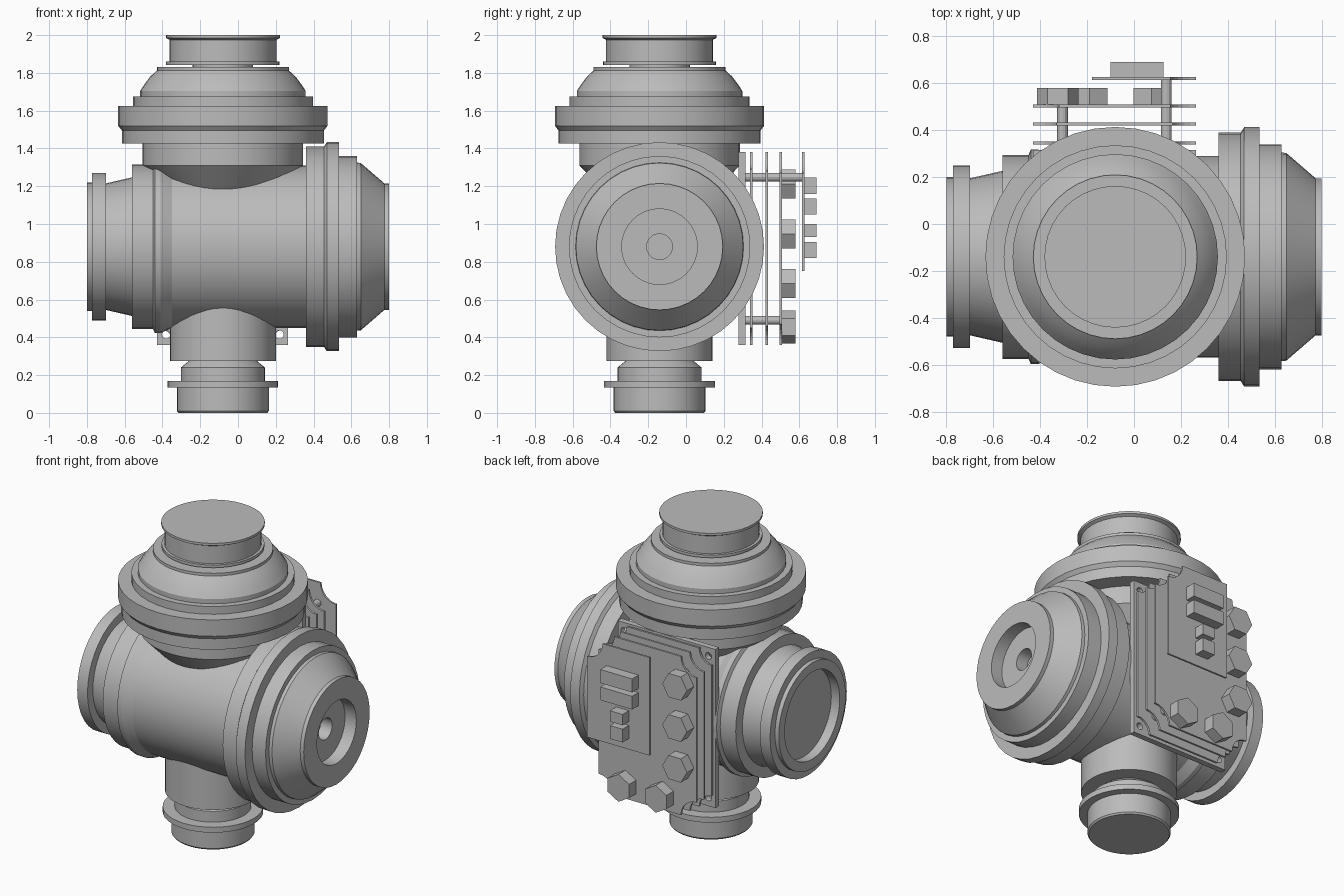
import bpy, bmesh, math
from mathutils import Matrix, Vector

if "Cube" in bpy.data.objects:
    bpy.data.objects.remove(bpy.data.objects["Cube"], do_unlink=True)

GREY = (0.5, 0.5, 0.5, 1.0)
mat = bpy.data.materials.new("plain_grey")
mat.use_nodes = True
mat.diffuse_color = GREY
mat.node_tree.nodes["Principled BSDF"].inputs["Base Color"].default_value = GREY

AXIS_X, AXIS_Y, AXIS_Z = -0.08, -0.14, 0.88


def finish(name, bm, matrix=Matrix(), smooth=False):
    bmesh.ops.recalc_face_normals(bm, faces=bm.faces)
    mesh = bpy.data.meshes.new(name)
    bm.to_mesh(mesh)
    bm.free()
    mesh.transform(matrix)
    mesh.materials.append(mat)
    ob = bpy.data.objects.new(name, mesh)
    bpy.context.collection.objects.link(ob)
    if smooth:
        bpy.ops.object.select_all(action="DESELECT")
        ob.select_set(True)
        bpy.context.view_layer.objects.active = ob
        bpy.ops.object.shade_smooth_by_angle(angle=math.radians(20))
    return ob


def lathe(name, profile, matrix, steps=40):
    """Spin (radius, height) points around the local z axis."""
    bm = bmesh.new()
    verts = [bm.verts.new((r, 0, h)) for r, h in profile]
    edges = [bm.edges.new(pair) for pair in zip(verts, verts[1:])]
    bmesh.ops.spin(bm, geom=verts + edges, cent=(0, 0, 0), axis=(0, 0, 1),
                   angle=math.tau, steps=steps)
    bmesh.ops.remove_doubles(bm, verts=bm.verts, dist=0.0005)
    return finish(name, bm, matrix, smooth=True)


def post(name, x, z, y0, y1, radius, sides, turn=0.0, smooth=False):
    """Prism running along y."""
    bm = bmesh.new()
    bmesh.ops.create_cone(bm, cap_ends=True, segments=sides, radius1=radius,
                          radius2=radius, depth=y1 - y0)
    place = (Matrix.Translation((x, (y0 + y1) / 2, z))
             @ Matrix.Rotation(math.pi / 2, 4, "X") @ Matrix.Rotation(turn, 4, "Z"))
    return finish(name, bm, place, smooth)


def plate(name, x0, x1, z0, z1, y0, y1, notch=0.0, corners="abcd"):
    """Upright board whose listed corners are scooped out."""
    bm = bmesh.new()
    points = []
    for i, (key, x, z) in enumerate((("a", x0, z0), ("b", x1, z0),
                                     ("c", x1, z1), ("d", x0, z1))):
        if notch and key in corners:
            for k in range(7):
                a = math.pi / 2 * (i + 1 - k / 6)
                points.append((x + notch * math.cos(a), z + notch * math.sin(a)))
        else:
            points.append((x, z))
    face = bm.faces.new([bm.verts.new((x, y0, z)) for x, z in points])
    new = bmesh.ops.extrude_face_region(bm, geom=[face])["geom"]
    bmesh.ops.translate(bm, vec=Vector((0, y1 - y0, 0)),
                        verts=[v for v in new if isinstance(v, bmesh.types.BMVert)])
    return finish(name, bm)


upright = Matrix.Translation((AXIS_X, AXIS_Y, 0))
sideways = Matrix.Translation((0, AXIS_Y, AXIS_Z)) @ Matrix.Rotation(math.pi / 2, 4, "Y")

# Lower stem with collar and foot
lathe("lower_stem", [
    (0, 0), (0.235, 0), (0.243, 0.01), (0.243, 0.135), (0.293, 0.135),
    (0.293, 0.17), (0.223, 0.17), (0.223, 0.24), (0.18, 0.275),
    (0.28, 0.275), (0.28, 0.75), (0, 0.75)], upright)

# Upper neck, stepped rings and dome
lathe("upper_dome", [
    (0, 1.0), (0.29, 1.0), (0.30, 1.18), (0.425, 1.31), (0.425, 1.425),
    (0.535, 1.425), (0.535, 1.495), (0.554, 1.52), (0.554, 1.625),
    (0.476, 1.625), (0.476, 1.675), (0.438, 1.675), (0.438, 1.705),
    (0.415, 1.74), (0.385, 1.78), (0.35, 1.812), (0.35, 1.83), (0, 1.83)], upright)

# Cap on top
lathe("top_cap", [
    (0, 1.82), (0.16, 1.82), (0.16, 1.842), (0.30, 1.842), (0.30, 1.86),
    (0.283, 1.86), (0.283, 1.975), (0.302, 1.985), (0.302, 2.0), (0, 2.0)], upright)

# Horizontal barrel, left-hand end to right-hand end
lathe("barrel", [
    (0, -0.74), (0.28, -0.74), (0.28, -0.8), (0.34, -0.8), (0.34, -0.773),
    (0.39, -0.773), (0.39, -0.70), (0.335, -0.70), (0.367, -0.56),
    (0.435, -0.56), (0.435, -0.45), (0.458, -0.44), (0.458, -0.41),
    (0.43, -0.35), (0.43, 0.36), (0.53, 0.36), (0.53, 0.455),
    (0.553, 0.47), (0.553, 0.535), (0.48, 0.535), (0.48, 0.63),
    (0.445, 0.63), (0.443, 0.65), (0.335, 0.775), (0.335, 0.8), (0.20, 0.8),
    (0.20, 0.72), (0.068, 0.72), (0.068, 0.64), (0, 0.64)], sideways)

# Backing plate with corner holes
BX0, BX1, BZ0, BZ1 = -0.43, 0.265, 0.36, 1.38
back_plate = plate("backing_plate", BX0, BX1, BZ0, BZ1, 0.278, 0.315)
for x in (BX0 + 0.05, BX1 - 0.045):
    for z in (BZ0 + 0.055, BZ1 - 0.055):
        cutter = post("hole_cutter", x, z, 0.2, 0.4, 0.022, 16)
        cutter.hide_render = True
        cutter.hide_viewport = True
        cut = back_plate.modifiers.new("corner_hole", "BOOLEAN")
        cut.operation = "DIFFERENCE"
        cut.object = cutter

# Stacked boards with scooped corners
for i, y in enumerate((0.34, 0.42, 0.496)):
    plate(f"stacked_board_{i + 1}", BX0, BX1, BZ0, BZ1, y, y + 0.013,
          0.09 + 0.01 * i)
plate("outer_board", -0.18, BX1, 0.75, BZ1, 0.615, 0.627, 0.11, "c")

# Standoffs between the boards
for x in (-0.305, 0.138):
    for z in (0.49, 1.248):
        end = 0.62 if x > 0 and z > 1 else 0.5
        post("standoff", x, z, 0.3, end, 0.023, 12, smooth=True)

# Hexagonal posts on the third board
for z in (0.685, 0.947, 1.212):
    post("side_hex_post", -0.325, z, 0.505, 0.58, 0.088, 6, math.pi / 2)
for x in (-0.19, 0.075):
    post("lower_hex_post", x, 0.455, 0.505, 0.58, 0.088, 6)

# Blocks on the outer board
for half, z0, z1 in ((0.113, 1.16, 1.247), (0.113, 1.05, 1.135),
                     (0.045, 0.93, 1.0), (0.045, 0.82, 0.905)):
    plate("board_block", 0.012 - half, 0.012 + half, z0, z1, 0.622, 0.692)
